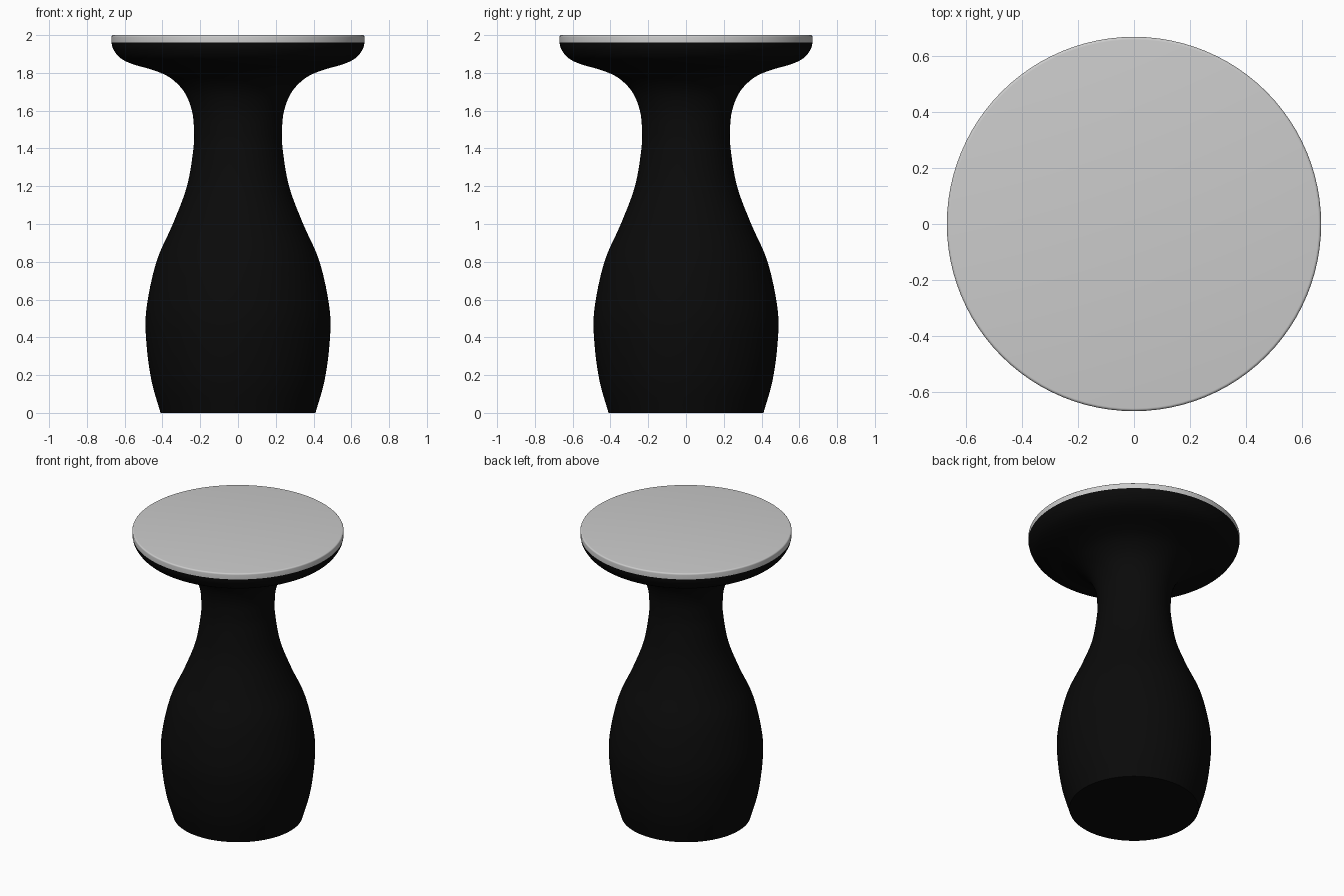
import bpy, bmesh, math
from mathutils import Vector

if "Cube" in bpy.data.objects:
    bpy.data.objects.remove(bpy.data.objects["Cube"])

SEGMENTS = 96


def smooth_profile(points, steps=4):
    """Catmull-Rom curve through (radius, height) points."""
    p = [Vector(q) for q in points]
    p = [2 * p[0] - p[1]] + p + [2 * p[-1] - p[-2]]
    out = []
    for a, b, c, d in zip(p, p[1:], p[2:], p[3:]):
        for i in range(steps):
            t = i / steps
            out.append(0.5 * (2 * b + (c - a) * t + (2 * a - 5 * b + 4 * c - d) * t ** 2
                              + (3 * b - a - 3 * c + d) * t ** 3))
    return out + [p[-2]]


def lathe(name, profile, cap_bottom=True, cap_top=True):
    """Revolve a bottom-to-top profile around z."""
    bm = bmesh.new()
    rings = []
    for r, z in profile:
        rings.append([bm.verts.new((r * math.cos(2 * math.pi * i / SEGMENTS),
                                    r * math.sin(2 * math.pi * i / SEGMENTS), z))
                      for i in range(SEGMENTS)])
    for lo, hi in zip(rings, rings[1:]):
        for i in range(SEGMENTS):
            j = (i + 1) % SEGMENTS
            bm.faces.new((lo[i], lo[j], hi[j], hi[i]))
    if cap_bottom:
        bm.faces.new(rings[0][::-1])
    if cap_top:
        bm.faces.new(rings[-1])
    mesh = bpy.data.meshes.new(name)
    bm.to_mesh(mesh)
    bm.free()
    obj = bpy.data.objects.new(name, mesh)
    bpy.context.collection.objects.link(obj)
    bpy.ops.object.select_all(action='DESELECT')
    obj.select_set(True)
    bpy.context.view_layer.objects.active = obj
    bpy.ops.object.shade_smooth_by_angle(angle=math.radians(35))
    return obj


# Black vase-shaped pedestal flaring into the underside of the top
pedestal = lathe("pedestal", smooth_profile([
    (0.41, 0.0), (0.458, 0.17), (0.485, 0.37), (0.485, 0.55), (0.432, 0.8),
    (0.345, 1.0), (0.27, 1.2), (0.236, 1.4), (0.233, 1.5), (0.244, 1.6),
    (0.285, 1.7), (0.36, 1.775), (0.45, 1.815), (0.56, 1.847), (0.625, 1.88),
    (0.66, 1.925), (0.67, 1.96)]), cap_top=False)
black = bpy.data.materials.new("black")
black.diffuse_color = (0.003, 0.003, 0.003, 1)
black.use_nodes = True
black.node_tree.nodes["Principled BSDF"].inputs["Base Color"].default_value = black.diffuse_color
pedestal.data.materials.append(black)

# Grey table top with a softly rounded upper edge
bevel = 0.01
edge = [(0.67 - bevel + bevel * math.cos(a), 2.0 - bevel + bevel * math.sin(a))
        for a in (math.radians(18 * i) for i in range(6))]
lathe("table_top", [(0.67, 1.96)] + edge)
